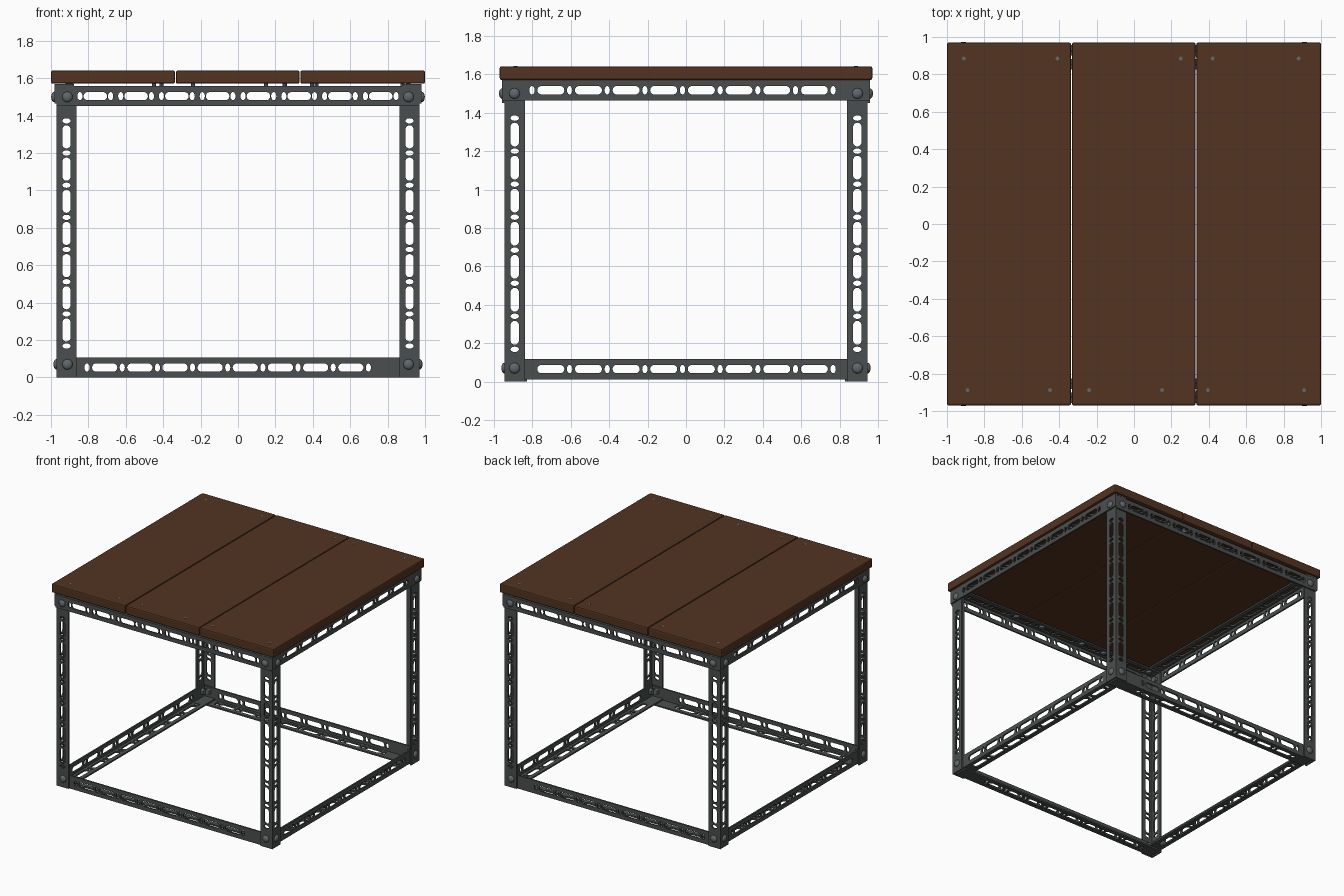
import bpy, bmesh
from math import cos, sin, pi
from mathutils import Matrix, Vector

old = bpy.data.objects.get("Cube")
if old:
    bpy.data.objects.remove(old)

T = 0.012          # steel thickness
W = 0.106          # flange width


def material(name, rgb, metallic=0.0):
    m = bpy.data.materials.new(name)
    m.use_nodes = True
    m.diffuse_color = (*rgb, 1)
    bsdf = m.node_tree.nodes["Principled BSDF"]
    bsdf.inputs["Base Color"].default_value = (*rgb, 1)
    bsdf.inputs["Roughness"].default_value = 0.6
    return m


STEEL = material("dark_steel", (0.070, 0.078, 0.077))
BOLT = material("bolt_grey", (0.115, 0.135, 0.15))
WOOD = material("brown_wood", (0.085, 0.033, 0.015))


def add_object(name, mesh, mat, matrix=None):
    ob = bpy.data.objects.new(name, mesh)
    bpy.context.collection.objects.link(ob)
    if not mesh.materials:
        mesh.materials.append(mat)
    if matrix:
        ob.matrix_world = matrix
    return ob


def slot(cu, cv, half_len, half_wid):
    """Outline of a rounded slot lying along u."""
    r = min(half_len, half_wid)
    pts = []
    for i in range(14):
        a = pi / 2 + 2 * pi * (i + 0.5) / 14
        side = 1 if cos(a) > 0 else -1
        pts.append((cu + r * cos(a) + side * (half_len - r), cv + half_wid * sin(a)))
    return pts


def perforated_plate(length, v0, v1, pitch, first, pair, margin=0.11):
    """Flat strip with a repeating slot and short-hole pattern, as a mesh."""
    loops = [[(0, v0), (length, v0), (length, v1), (0, v1)]]
    half_slot = pitch * 0.36 if not pair else pitch * 0.29
    mid = W / 2
    for k in range(-12, 13):
        gap = first + k * pitch
        holes = [(gap + d, 0.014) for d in ((-0.027, 0.027) if pair else (0,))]
        holes.append((gap + pitch / 2, half_slot))
        for u, h in holes:
            if u - h > margin and u + h < length - margin:
                loops.append(slot(u, mid, h, 0.022))
    cu = bpy.data.curves.new("plate", "CURVE")
    cu.dimensions = "2D"
    cu.fill_mode = "BOTH"
    cu.extrude = T / 2
    for pts in loops:
        sp = cu.splines.new("POLY")
        sp.points.add(len(pts) - 1)
        for p, (u, v) in zip(sp.points, pts):
            p.co = (u, v, 0, 1)
        sp.use_cyclic_u = True
    tmp = bpy.data.objects.new("plate", cu)
    bpy.context.collection.objects.link(tmp)
    dg = bpy.context.evaluated_depsgraph_get()
    mesh = bpy.data.meshes.new_from_object(tmp.evaluated_get(dg))
    bpy.data.objects.remove(tmp)
    bpy.data.curves.remove(cu)
    return mesh


def frame(u, v, n, origin):
    return Matrix.Translation(origin) @ Matrix((u, v, n)).transposed().to_4x4()


def angle_bar(name, origin, u, a, b, length, pitch, first, pair=False):
    """L-section: origin is the outer corner, u runs along, a and b point along the flanges."""
    origin, u, a, b = map(Vector, (origin, u, a, b))
    bm = bmesh.new()
    for v, n, v0 in ((a, b, 0), (b, a, T)):
        mesh = perforated_plate(length, v0, W, pitch, first, pair)
        mesh.transform(frame(u, v, n, origin + n * T / 2))
        bm.from_mesh(mesh)
        bpy.data.meshes.remove(mesh)
    bmesh.ops.remove_doubles(bm, verts=bm.verts, dist=1e-5)
    bmesh.ops.recalc_face_normals(bm, faces=bm.faces)
    for f in bm.faces:
        f.smooth = False
        f.material_index = 0
    mesh = bpy.data.meshes.new(name)
    bm.to_mesh(mesh)
    bm.free()
    mesh.materials.clear()
    return add_object(name, mesh, STEEL)


# Legs, and the bars that join them
for sx, side in ((1, "left"), (-1, "right")):
    for sy, end in ((-1, "front"), (1, "back")):
        angle_bar(f"{end}_{side}_leg", (sx * 0.97, sy * 0.945, 0), (0, 0, 1),
                  (-sx, 0, 0), (0, -sy, 0), 1.545, 0.172, 1.2)
    for label, x, z, up, half in (("top", 0.982, 1.57, -1, 0.957), ("bottom", 0.958, T, 1, 0.92)):
        angle_bar(f"{label}_{side}_rail", (sx * x, -half, z), (0, 1, 0),
                  (0, 0, up), (-sx, 0, 0), 2 * half, 0.196, half - 0.018)
for sy, end in ((-1, "front"), (1, "back")):
    angle_bar(f"top_{end}_rail", (-0.97, sy * 0.957, 1.557), (1, 0, 0),
              (0, 0, -1), (0, -sy, 0), 1.94, 0.218, 0.97, pair=True)
    angle_bar(f"bottom_{end}_rail", (-0.945, sy * 0.933, 0), (1, 0, 0),
              (0, 0, 1), (0, -sy, 0), 1.89, 0.188, 0.89)

# Bolt: domed head outside, hexagonal nut inside, axis along local z
bm = bmesh.new()
bmesh.ops.create_uvsphere(bm, u_segments=16, v_segments=10, radius=0.028,
                          matrix=Matrix.Diagonal((1, 1, 0.6, 1)))
for f in bm.faces:
    f.smooth = True
bmesh.ops.create_cone(bm, cap_ends=True, segments=6, radius1=0.026, radius2=0.026,
                      depth=0.022, matrix=Matrix.Translation((0, 0, -0.035)))
bolt_mesh = bpy.data.meshes.new("bolt")
bm.to_mesh(bolt_mesh)
bm.free()

for sx in (-1, 1):
    for sy in (-1, 1):
        for z, x, y in ((1.5, 0.982, 0.957), (0.07, 0.97, 0.945)):
            for pos, out in (((sx * 0.912, sy * y, z), (0, sy, 0)),
                             ((sx * x, sy * 0.893, z), (sx, 0, 0))):
                rot = Vector(out).to_track_quat("Z", "Y").to_matrix().to_4x4()
                add_object("corner_bolt", bolt_mesh, BOLT, Matrix.Translation(pos) @ rot)

# Three boards with softened edges
for name, x0, x1 in (("right_board", -1, -0.337), ("middle_board", -0.332, 0.329),
                     ("left_board", 0.333, 1)):
    bm = bmesh.new()
    bmesh.ops.create_cube(bm, size=1, matrix=Matrix.Translation(((x0 + x1) / 2, 0, 1.606))
                          @ Matrix.Diagonal((x1 - x0, 1.94, 0.07, 1)))
    bmesh.ops.bevel(bm, geom=bm.edges[:], offset=0.009, segments=2, profile=0.5, affect="EDGES")
    mesh = bpy.data.meshes.new(name)
    bm.to_mesh(mesh)
    bm.free()
    add_object(name, mesh, WOOD)

# Screws driven up through the flanges, tips just showing on top
bm = bmesh.new()
bmesh.ops.create_cone(bm, cap_ends=True, segments=8, radius1=0.011, radius2=0.011, depth=0.1,
                      matrix=Matrix.Translation((0, 0, 1.592)))
bmesh.ops.create_cone(bm, cap_ends=True, segments=10, radius1=0.016, radius2=0.024, depth=0.014,
                      matrix=Matrix.Translation((0, 0, 1.538)))
screw_mesh = bpy.data.meshes.new("screw")
bm.to_mesh(screw_mesh)
bm.free()
for y, xs in ((0.885, (-0.91, -0.41, 0.25, 0.42, 0.88)),
              (-0.888, (-0.89, -0.45, -0.24, 0.15, 0.395, 0.91))):
    for x in xs:
        add_object("board_screw", screw_mesh, BOLT, Matrix.Translation((x, y, 0)))
